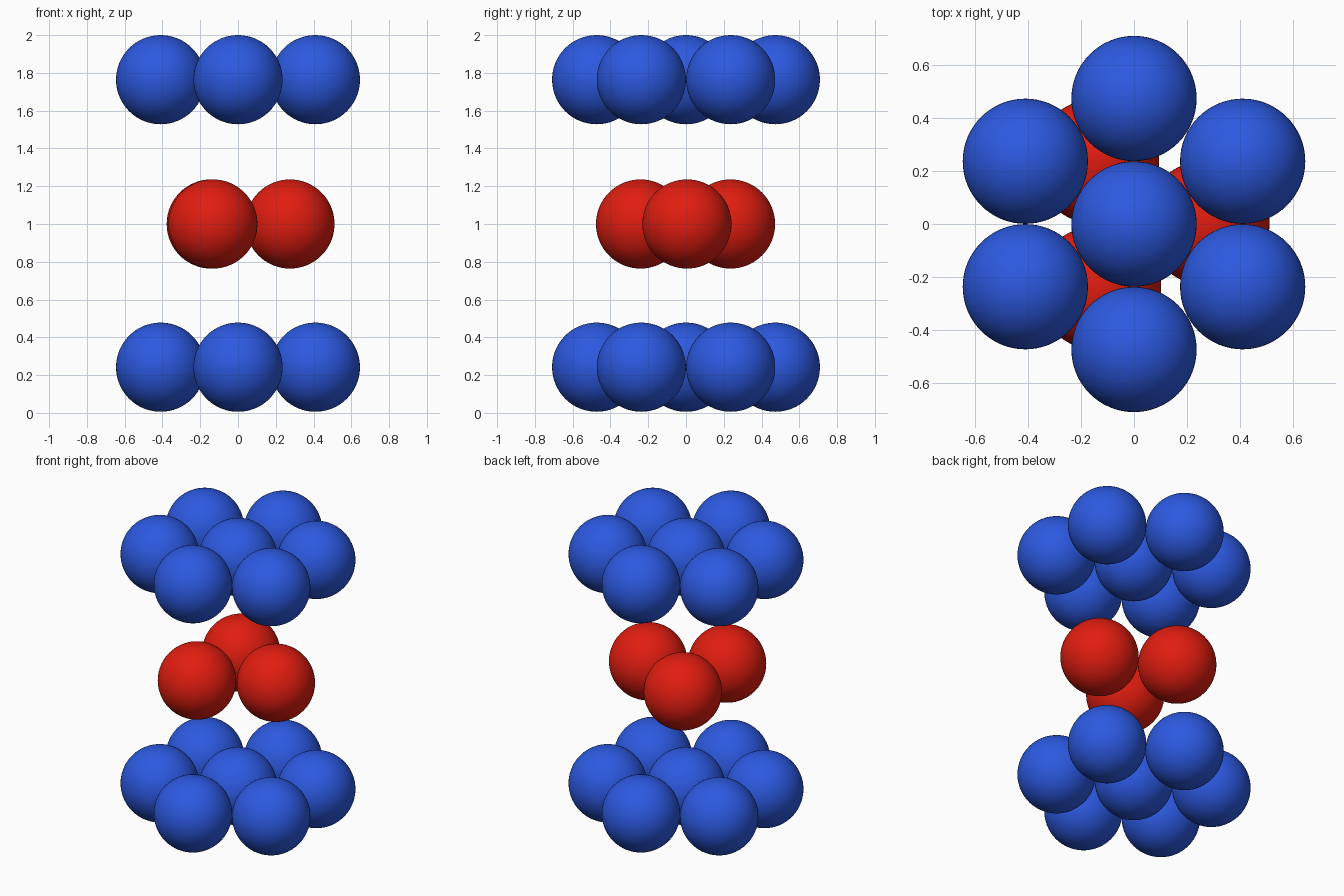
import bpy
from math import cos, sin, radians

if "Cube" in bpy.data.objects:
    bpy.data.objects.remove(bpy.data.objects["Cube"])

R = 0.236          # sphere radius
SPACING = 0.473    # centre distance inside a layer


def material(name, color):
    mat = bpy.data.materials.new(name)
    mat.diffuse_color = color
    mat.use_nodes = True
    mat.node_tree.nodes["Principled BSDF"].inputs["Base Color"].default_value = mat.diffuse_color
    return mat


blue = material("blue", (0.025, 0.10, 0.75, 1))
red = material("red", (0.75, 0.012, 0.005, 1))


def ball(name, x, y, z, mat):
    bpy.ops.mesh.primitive_uv_sphere_add(segments=64, ring_count=32, radius=R, location=(x, y, z))
    obj = bpy.context.object
    obj.name = name
    obj.data.materials.append(mat)
    bpy.ops.object.shade_smooth()


def ring(name, count, radius, start, z, mat):
    for i in range(count):
        a = radians(start + 360 * i / count)
        ball(f"{name}_{i + 1}", radius * cos(a), radius * sin(a), z, mat)


# Outer layers: a centre ball surrounded by six
for layer, z in (("bottom", 0.242), ("top", 1.764)):
    ball(f"{layer}_layer_centre_ball", 0, 0, z, blue)
    ring(f"{layer}_layer_outer_ball", 6, SPACING, 30, z, blue)

# Middle layer: three balls, turned very slightly
ring("middle_layer_ball", 3, 0.275, 1, 1.0, red)
